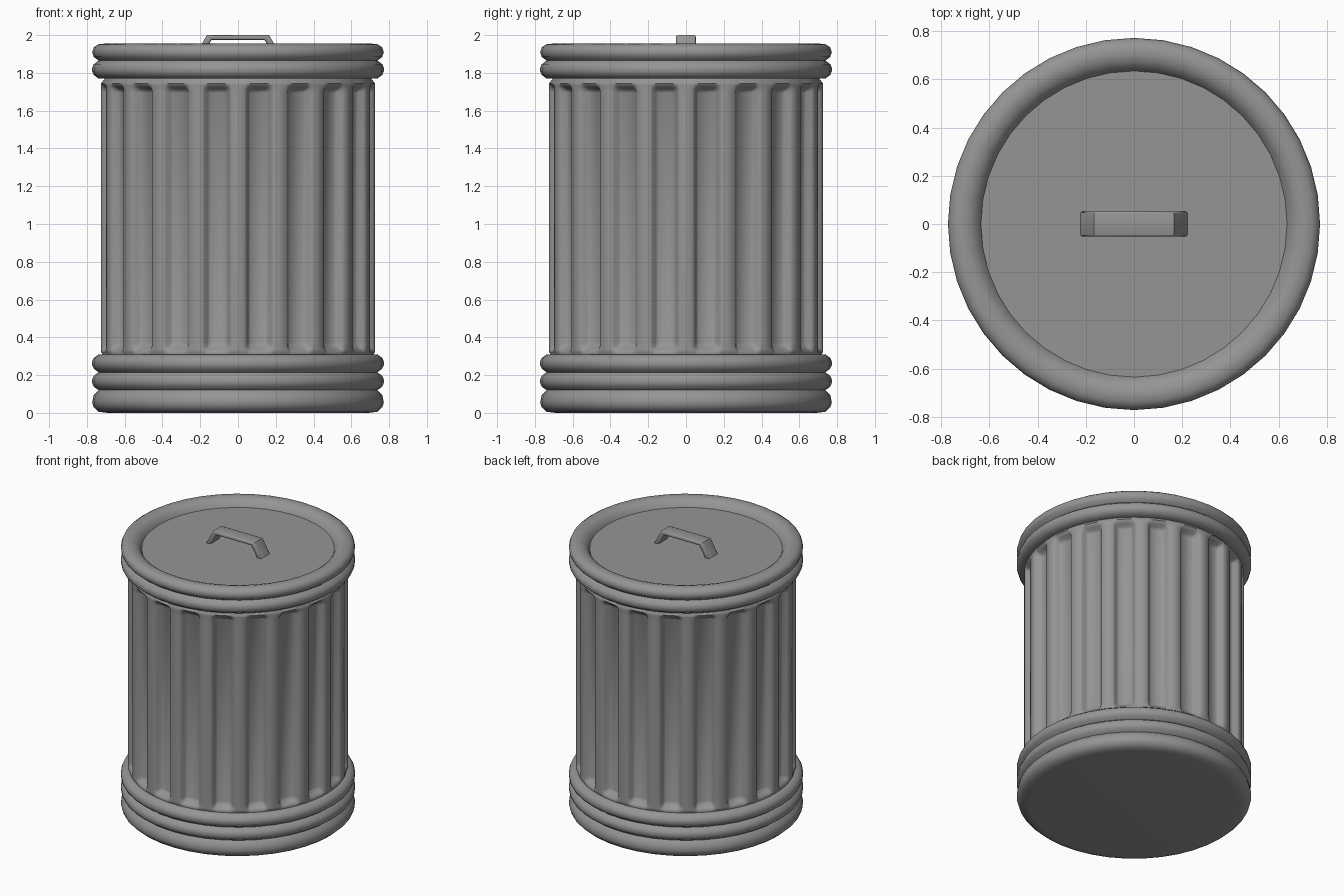
import bpy, bmesh
from math import cos, sin, radians

cube = bpy.data.objects.get("Cube")
if cube:
    bpy.data.objects.remove(cube, do_unlink=True)

# Single galvanised grey
GREY = (0.3, 0.3, 0.3, 1)
metal = bpy.data.materials.new("galvanised_grey")
metal.use_nodes = True
metal.diffuse_color = GREY
metal.node_tree.nodes["Principled BSDF"].inputs["Base Color"].default_value = GREY


def finish(name, bm, limit=60):
    """Turn a bmesh into a smooth-shaded metal object."""
    bmesh.ops.recalc_face_normals(bm, faces=bm.faces[:])
    mesh = bpy.data.meshes.new(name)
    bm.to_mesh(mesh)
    bm.free()
    mesh.materials.append(metal)
    obj = bpy.data.objects.new(name, mesh)
    bpy.context.collection.objects.link(obj)
    bpy.ops.object.select_all(action="DESELECT")
    obj.select_set(True)
    bpy.context.view_layer.objects.active = obj
    bpy.ops.object.shade_smooth_by_angle(angle=radians(limit))
    return obj


def revolve(name, profile, angles, radius=lambda r, z, a: r):
    """Spin (r, z) points round the axis and cap both ends."""
    bm = bmesh.new()
    rows = []
    for r, z in profile:
        rows.append([bm.verts.new((radius(r, z, a) * cos(radians(a)),
                                   radius(r, z, a) * sin(radians(a)), z)) for a in angles])
    n = len(angles)
    for low, high in zip(rows, rows[1:]):
        for i in range(n):
            j = (i + 1) % n
            bm.faces.new((low[i], low[j], high[j], high[i]))
    bm.faces.new(rows[0])
    bm.faces.new(rows[-1])
    return finish(name, bm)


def bead(bottom, top):
    """Rounded hoop section between two creases."""
    mid, h = (bottom + top) / 2, (top - bottom) / 2
    section = [(0.738, 1), (0.764, 0.6), (0.772, 0.2)]
    return ([(r, mid - h * f) for r, f in section]
            + [(r, mid + h * f) for r, f in reversed(section)])


def smooth(t):
    t = min(max(t, 0), 1)
    return t * t * (3 - 2 * t)


# Fluted body: 20 grooves that fade out at both ends
FLUTES = 20
PITCH = 360 / FLUTES
DEPTH = 0.05


def fluted(r, z, a):
    off = abs(a % PITCH - PITCH / 2)
    across = smooth((6.2 - off) / 2.7)
    along = smooth((z - 0.31) / 0.06) * smooth((1.745 - z) / 0.05)
    return r - DEPTH * across * along


offsets = [-9, -6.2, -5.3, -4.4, -3.5, 0, 3.5, 4.4, 5.3, 6.2]
body_angles = [PITCH * (k + 0.5) + o for k in range(FLUTES) for o in offsets]
body_profile = [(0.715, 0.29), (0.717, 0.31)]
body_profile += [(0.725, 0.31 + 0.06 * i / 5) for i in range(1, 6)]
body_profile += [(0.725, 1.695 + 0.05 * i / 5) for i in range(6)]
body_profile += [(0.705, 1.77), (0.70, 1.79)]
revolve("fluted_body", body_profile, body_angles, fluted)

# Three hoops closing the base
hoop_angles = [9 * i for i in range(40)]
base = [(0.69, 0), (0.738, 0.006), (0.764, 0.03), (0.772, 0.055),
        (0.764, 0.095), (0.738, 0.12)]
base += bead(0.12, 0.215)[1:] + bead(0.215, 0.31)[1:] + [(0.70, 0.31)]
revolve("base_hoops", base, hoop_angles)

# Lid: lower hoop, rolled rim and recessed top
lid = [(0.69, 1.77)] + bead(1.77, 1.865)
lid += [(0.764, 1.885), (0.772, 1.91), (0.764, 1.935), (0.74, 1.951), (0.705, 1.955),
        (0.675, 1.946), (0.65, 1.927), (0.635, 1.9)]
revolve("lid", lid, hoop_angles)

# Bent strap handle
half = [(0.14, 1.975), (0.195, 1.885), (0.23, 1.885), (0.165, 2.0)]
outline = half + [(-x, z) for x, z in reversed(half)]
bm = bmesh.new()
face = bm.faces.new([bm.verts.new((x, -0.052, z)) for x, z in outline])
extruded = bmesh.ops.extrude_face_region(bm, geom=[face])["geom"]
moved = [v for v in extruded if isinstance(v, bmesh.types.BMVert)]
bmesh.ops.translate(bm, verts=moved, vec=(0, 0.104, 0))
side_edges = [e for e in bm.edges if abs(e.verts[0].co.y - e.verts[1].co.y) < 0.01]
bmesh.ops.bevel(bm, geom=side_edges, offset=0.008, segments=2, profile=0.5, affect="EDGES")
finish("lid_handle", bm, 50)
